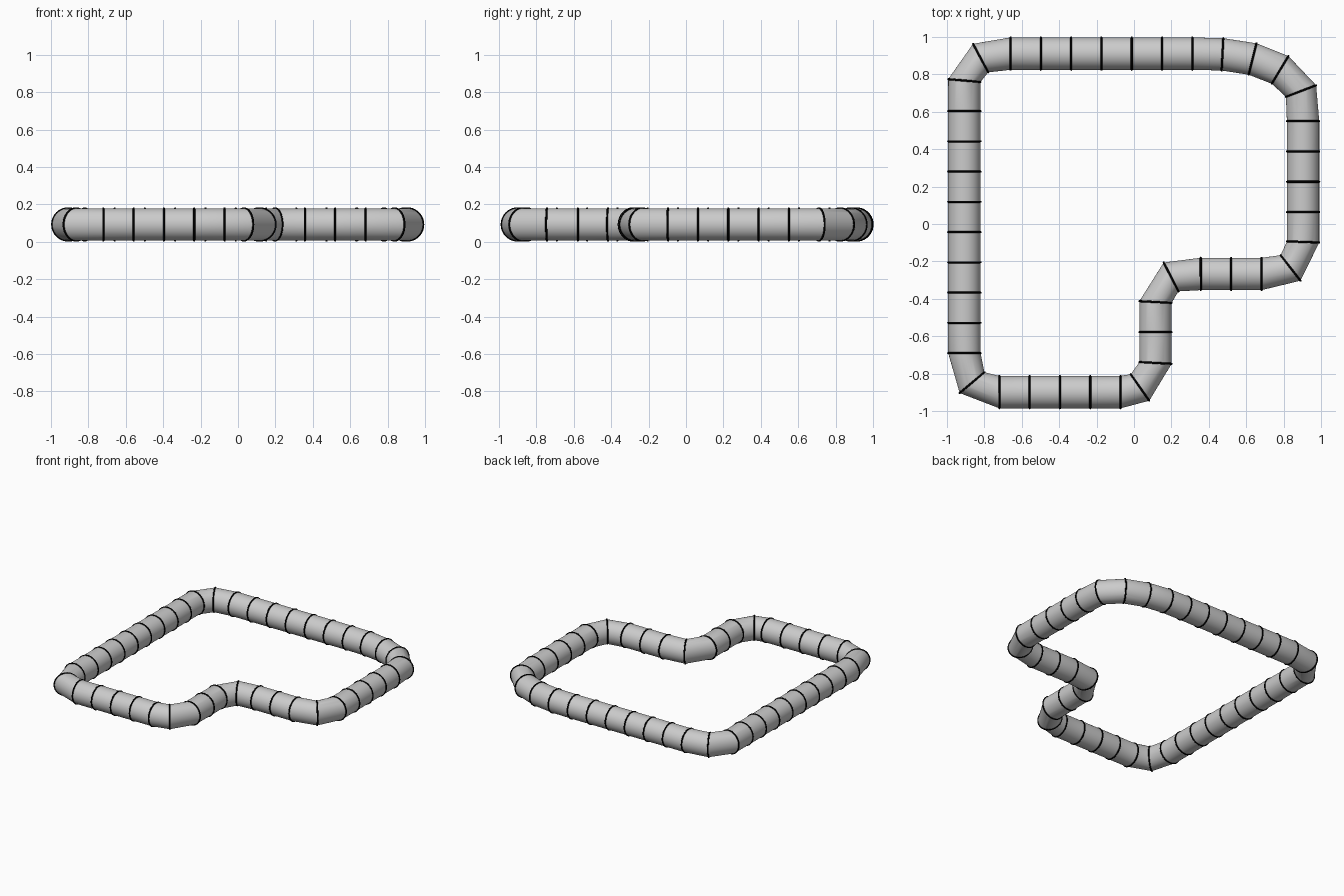
import bpy, bmesh
from math import sin, cos, pi, radians

if "Cube" in bpy.data.objects:
    bpy.data.objects.remove(bpy.data.objects["Cube"])

TUBE_R, WIRE_R, Z = 0.0865, 0.0055, 0.0925
SIDES = 40

# Route seen from above: (x, y, heading in degrees); straights are generated by run()
def run(x0, y0, x1, y1, n, heading):
    return [(x0 + (x1 - x0) * i / (n - 1), y0 + (y1 - y0) * i / (n - 1), heading)
            for i in range(n)]

stations = (
    run(-0.907, -0.69, -0.907, 0.604, 9, 90)            # left side
    + [(-0.907, 0.767, 85), (-0.82, 0.887, 28)]         # back left corner
    + run(-0.66, 0.911, 0.312, 0.911, 7, 0)             # back side
    + [(0.473, 0.907, -3), (0.634, 0.882, -14),         # wide back right bend
       (0.781, 0.824, -31), (0.893, 0.711, -69)]
    + run(0.904, 0.55, 0.904, 0.064, 4, -90)            # right side
    + [(0.904, -0.096, -92), (0.837, -0.235, -142)]
    + run(0.682, -0.267, 0.357, -0.267, 3, 180)         # notch
    + [(0.198, -0.283, -153), (0.115, -0.417, -93),
       (0.115, -0.578, -90), (0.115, -0.743, -93), (0.032, -0.874, -145)]
    + run(-0.072, -0.899, -0.72, -0.899, 5, 180)        # front side
    + [(-0.866, -0.848, 130)]                           # front left corner
)

def point(station, r, along, a):
    """Point at angle a on a circle standing across the route."""
    x, y, h = station[0], station[1], radians(station[2])
    side = r * cos(a)
    return (x + along * cos(h) - side * sin(h),
            y + along * sin(h) + side * cos(h), Z + r * sin(a))

def skin(bm, loops):
    """Close a ring of vertex loops into a tube."""
    for i, a in enumerate(loops):
        b = loops[(i + 1) % len(loops)]
        for j in range(len(a)):
            k = (j + 1) % len(a)
            bm.faces.new((a[j], a[k], b[k], b[j]))

def finish(name, bm, angle):
    bmesh.ops.recalc_face_normals(bm, faces=bm.faces)
    mesh = bpy.data.meshes.new(name)
    bm.to_mesh(mesh)
    bm.free()
    ob = bpy.data.objects.new(name, mesh)
    bpy.context.collection.objects.link(ob)
    bpy.ops.object.select_all(action='DESELECT')
    ob.select_set(True)
    bpy.context.view_layer.objects.active = ob
    bpy.ops.object.shade_smooth_by_angle(angle=radians(angle))
    return ob

# Closed tube with straight segments between stations
bm = bmesh.new()
skin(bm, [[bm.verts.new(point(s, TUBE_R, 0, 2 * pi * j / SIDES)) for j in range(SIDES)]
          for s in stations])
finish("tube_loop", bm, 15)

# Thin black band around every joint
bm = bmesh.new()
for s in stations:
    skin(bm, [[bm.verts.new(point(s, TUBE_R + WIRE_R * cos(2 * pi * k / 8),
                                  WIRE_R * sin(2 * pi * k / 8), 2 * pi * j / SIDES))
               for k in range(8)] for j in range(SIDES)])
bands = finish("joint_bands", bm, 60)
black = bpy.data.materials.new("black")
black.diffuse_color = (0.0, 0.0, 0.0, 1)
black.use_nodes = True
black.node_tree.nodes["Principled BSDF"].inputs["Base Color"].default_value = black.diffuse_color
bands.data.materials.append(black)
